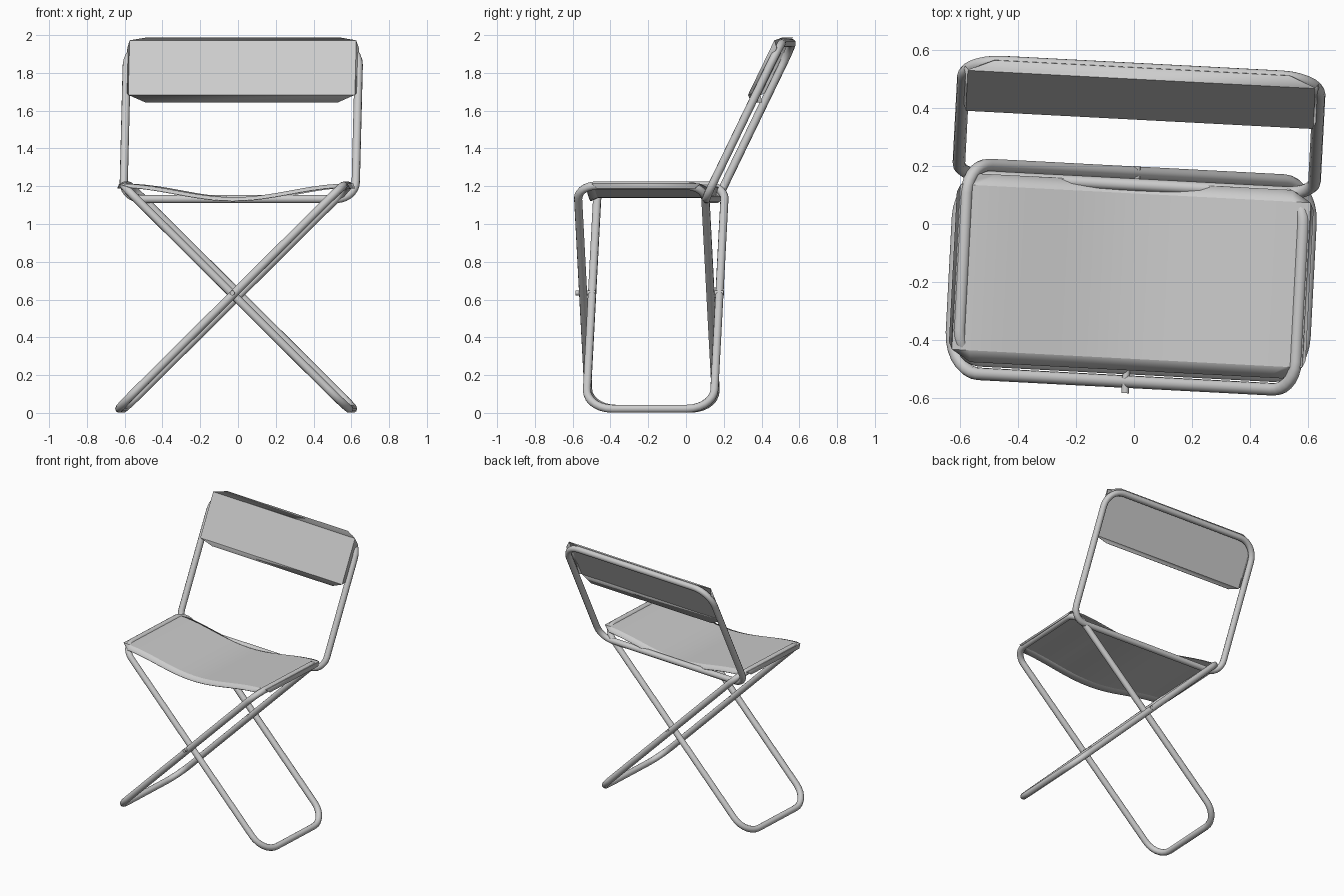
import bpy, bmesh, math
from mathutils import Vector, Matrix

if "Cube" in bpy.data.objects:
    bpy.data.objects.remove(bpy.data.objects["Cube"])

TURN = Matrix.Rotation(math.radians(-3), 4, 'Z')   # whole chair is turned slightly
R = 0.022                                          # tube radius


def rounded_loop(w0, w1, length, r0, r1, steps=7):
    """Closed rounded rectangle in 2D: width w0..w1, height 0..length."""
    corners = [(w1 - r0, r0, r0, -90), (w1 - r1, length - r1, r1, 0),
               (w0 + r1, length - r1, r1, 90), (w0 + r0, r0, r0, 180)]
    pts = []
    for cx, cy, r, a0 in corners:
        for i in range(steps + 1):
            a = math.radians(a0 + 90 * i / steps)
            pts.append((cx + r * math.cos(a), cy + r * math.sin(a)))
    return pts


def tube(name, pts, cyclic=True, radius=R):
    cu = bpy.data.curves.new(name, 'CURVE')
    cu.dimensions = '3D'
    cu.bevel_depth = radius
    cu.bevel_resolution = 3
    cu.use_fill_caps = not cyclic
    sp = cu.splines.new('POLY')
    sp.points.add(len(pts) - 1)
    for p, co in zip(sp.points, pts):
        p.co = (*co, 1)
    sp.use_cyclic_u = cyclic
    ob = bpy.data.objects.new(name, cu)
    bpy.context.collection.objects.link(ob)
    ob.matrix_world = TURN
    bpy.ops.object.select_all(action='DESELECT')
    bpy.context.view_layer.objects.active = ob
    ob.select_set(True)
    bpy.ops.object.convert(target='MESH')
    bpy.ops.object.shade_smooth_by_angle(angle=math.radians(50))


def sheet(name, rows, sides=()):
    """Quad grid from rows of points, plus extra quads for side flaps."""
    bm = bmesh.new()
    grid = [[bm.verts.new(p) for p in row] for row in rows]
    for a, b in zip(grid, grid[1:]):
        for i in range(len(a) - 1):
            bm.faces.new((a[i], a[i + 1], b[i + 1], b[i]))
    for quad in sides:
        bm.faces.new([bm.verts.new(p) for p in quad])
    bmesh.ops.remove_doubles(bm, verts=bm.verts, dist=1e-4)
    bmesh.ops.recalc_face_normals(bm, faces=bm.faces)
    me = bpy.data.meshes.new(name)
    bm.to_mesh(me)
    bm.free()
    ob = bpy.data.objects.new(name, me)
    bpy.context.collection.objects.link(ob)
    ob.matrix_world = TURN
    thick = ob.modifiers.new("thickness", 'SOLIDIFY')
    thick.thickness = 0.004
    thick.offset = 0
    bpy.ops.object.select_all(action='DESELECT')
    bpy.context.view_layer.objects.active = ob
    ob.select_set(True)
    bpy.ops.object.shade_smooth_by_angle(angle=math.radians(20))


# Two crossing leg loops, one set slightly ahead of the other
for name, side, v0, v1 in (("leg_loop_front", -1, -0.545, 0.130),
                           ("leg_loop_rear", 1, -0.498, 0.177)):
    low = Vector((side * 0.608, 0, R))
    high = Vector((-side * 0.583, 0, 1.203))
    d = (high - low).normalized()
    pts = [low + d * t + Vector((0, v, 0))
           for v, t in rounded_loop(v0, v1, (high - low).length, 0.14, 0.10)]
    tube(name, pts)

# Pivot bolts where the legs cross
for name, a, b in (("pivot_bolt_front", -0.585, -0.48), ("pivot_bolt_back", 0.11, 0.2)):
    tube(name, [(0, a, 0.635), (0, b, 0.635)], cyclic=False, radius=0.013)

# Backrest frame: tilted closed loop
base = Vector((0, 0.135, 1.132))
top = Vector((0, 0.535, 1.958))
up = (top - base).normalized()
fwd = Vector((0, -up.z, up.y))                     # forward normal of the tilted plane
L = (top - base).length
tube("backrest_frame", [base + up * t + Vector((u, 0, 0))
                        for u, t in rounded_loop(-0.615, 0.615, L, 0.10, 0.13)])


# Backrest panel: flat front with folded top, bottom and side flaps
def bp(u, t, n):
    return base + up * t + fwd * n + Vector((u, 0, 0))


W, lo, hi, n1, n0 = 0.6, 0.595, 0.915, 0.036, 0.008
rows = [[bp(-W + 0.09, lo - 0.03, n0), bp(W - 0.09, lo - 0.03, n0)],
        [bp(-W, lo, n1), bp(W, lo, n1)],
        [bp(-W, hi, n1), bp(W, hi, n1)],
        [bp(-W + 0.09, hi + 0.03, n0), bp(W - 0.09, hi + 0.03, n0)]]
flaps = [[bp(s * W, lo, n1), bp(s * W, hi, n1),
          bp(s * (W + 0.012), hi - 0.03, n0), bp(s * (W + 0.012), lo + 0.03, n0)]
         for s in (-1, 1)]
sheet("backrest_panel", rows, flaps)

# Sagging sling seat with folded edges
N = 20


def seat_row(v, half, drop):
    row = []
    for i in range(N + 1):
        u = -half + 2 * half * i / N
        row.append((u, v, 1.14 + 0.036 * (1 - math.cos(math.pi * u / 0.61)) - drop))
    return row


rows = [seat_row(-0.505, 0.54, 0.018), seat_row(-0.465, 0.605, 0),
        seat_row(0.105, 0.605, 0), seat_row(0.145, 0.54, 0.018)]
flaps = [[(s * 0.605, -0.465, 1.212), (s * 0.605, 0.105, 1.212),
          (s * 0.615, 0.08, 1.188), (s * 0.615, -0.44, 1.188)] for s in (-1, 1)]
sheet("seat", rows, flaps)
